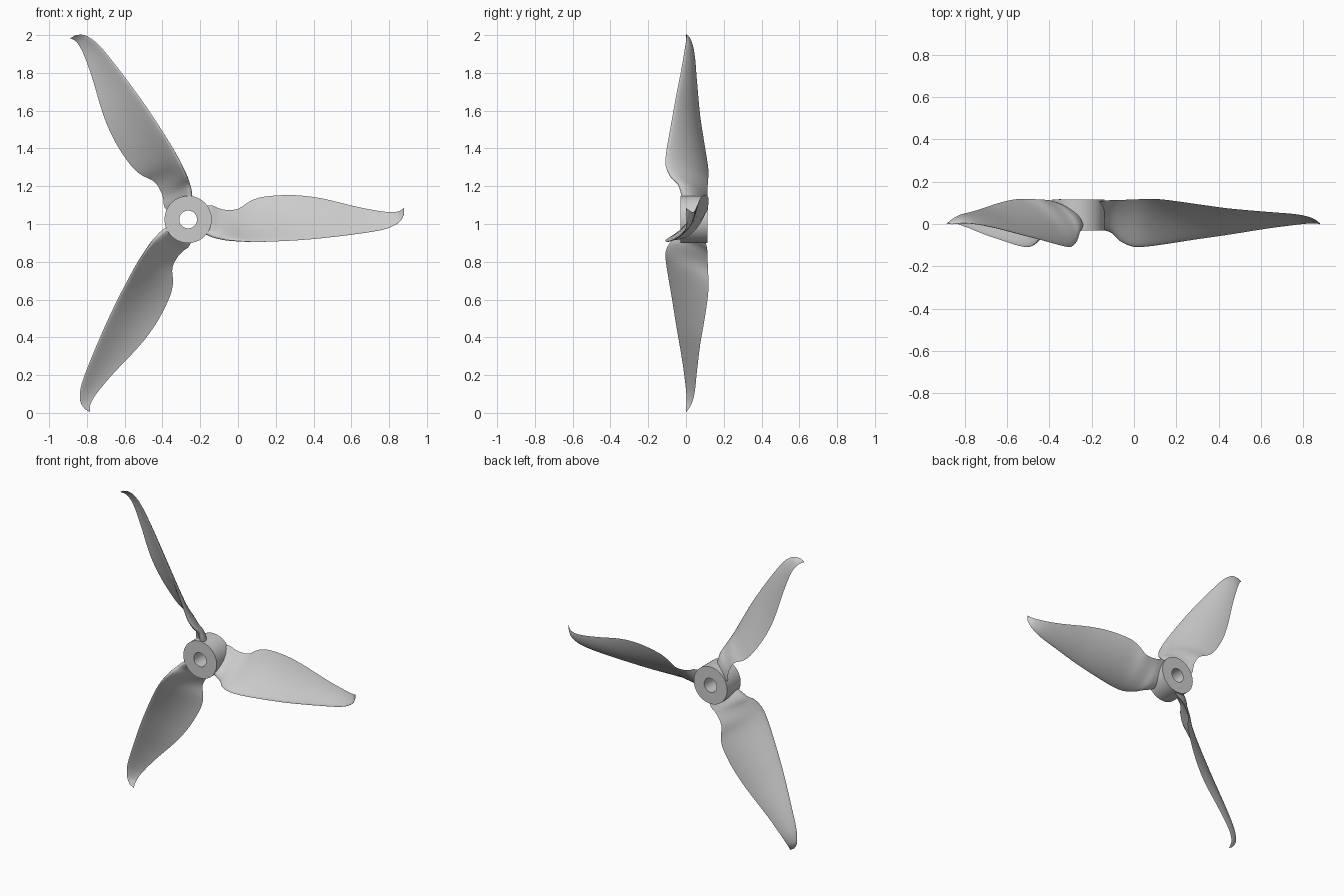
import bpy, bmesh, math
from mathutils import Vector, Matrix

if "Cube" in bpy.data.objects:
    bpy.data.objects.remove(bpy.data.objects["Cube"], do_unlink=True)

CENTRE = Vector((-0.264, 0, 1.024))

grey = bpy.data.materials.new("plain grey")
grey.use_nodes = True
grey.diffuse_color = (0.6, 0.6, 0.6, 1)
grey.node_tree.nodes["Principled BSDF"].inputs["Base Color"].default_value = (0.6, 0.6, 0.6, 1)


def finish(name, bm, angle):
    bmesh.ops.recalc_face_normals(bm, faces=bm.faces)
    mesh = bpy.data.meshes.new(name)
    bm.to_mesh(mesh)
    bm.free()
    mesh.materials.append(grey)
    obj = bpy.data.objects.new(name, mesh)
    bpy.context.collection.objects.link(obj)
    bpy.ops.object.select_all(action='DESELECT')
    obj.select_set(True)
    bpy.context.view_layer.objects.active = obj
    bpy.ops.object.shade_smooth_by_angle(angle=math.radians(angle))
    return obj


# Hub: a thick washer around the y axis
def make_hub(r_in=0.047, r_out=0.125, front=-0.03, back=0.115, n=64):
    bm = bmesh.new()
    profile = [(r_in, front), (r_out, front), (r_out, back), (r_in, back)]
    rings = []
    for i in range(n):
        a = 2 * math.pi * i / n
        rings.append([bm.verts.new((r * math.cos(a), y, r * math.sin(a))) for r, y in profile])
    for i in range(n):
        a, b = rings[i], rings[(i + 1) % n]
        for k in range(4):
            bm.faces.new((a[k], a[(k + 1) % 4], b[(k + 1) % 4], b[k]))
    finish("hub", bm, 30).location = CENTRE


# Blade stations: radius, leading edge y and z, trailing edge y and z, thickness
STATIONS = [
    (0.080, -0.015, -0.070, 0.100, 0.070, 0.050),
    (0.124, -0.027, -0.090, 0.110, 0.075, 0.046),
    (0.160, -0.042, -0.100, 0.113, 0.060, 0.040),
    (0.200, -0.082, -0.108, 0.114, 0.051, 0.034),
    (0.264, -0.108, -0.114, 0.116, 0.056, 0.028),
    (0.330, -0.106, -0.118, 0.119, 0.098, 0.025),
    (0.400, -0.097, -0.118, 0.116, 0.120, 0.024),
    (0.550, -0.074, -0.112, 0.096, 0.129, 0.022),
    (0.700, -0.052, -0.100, 0.075, 0.113, 0.020),
    (0.900, -0.020, -0.076, 0.057, 0.066, 0.016),
    (1.040, -0.002, -0.052, 0.045, 0.041, 0.012),
    (1.105, 0.004, -0.024, 0.029, 0.041, 0.009),
    (1.130, 0.003, 0.000, 0.013, 0.051, 0.006),
    (1.143, -0.001, 0.028, 0.001, 0.061, 0.004),
]


# Smooth interpolation through the stations, with uneven spacing allowed
def refine(rows, steps):
    def slope(i, k):
        a, b = rows[max(i - 1, 0)], rows[min(i + 1, len(rows) - 1)]
        return (b[k] - a[k]) / (b[0] - a[0])
    out = []
    for i in range(len(rows) - 1):
        p, q = rows[i], rows[i + 1]
        h = q[0] - p[0]
        for s in range(steps):
            t = s / steps
            row = [p[0] + t * h]
            for k in range(1, 6):
                row.append((2*t**3 - 3*t**2 + 1) * p[k] + (t**3 - 2*t**2 + t) * h * slope(i, k)
                           + (3*t**2 - 2*t**3) * q[k] + (t**3 - t**2) * h * slope(i + 1, k))
            out.append(row)
    return out + [list(rows[-1])]


# Cambered aerofoil section between the two edges
def section(row, n=14, camber=0.07):
    r, y0, z0, y1, z1, thick = row
    chord = Vector((0, y1 - y0, z1 - z0))
    normal = Vector((0, chord.z, -chord.y)).normalized()
    us = [(1 - math.cos(math.pi * i / n)) / 2 for i in range(n + 1)]
    loop = [(u, 1) for u in us] + [(u, -1) for u in reversed(us[1:-1])]
    pts = []
    for u, side in loop:
        half = 5 * thick * (0.297 * math.sqrt(u) - 0.126 * u - 0.3516 * u**2
                            + 0.2843 * u**3 - 0.1036 * u**4)
        bow = camber * chord.length * 4 * u * (1 - u)
        pts.append(Vector((r, y0, z0)) + chord * u + normal * (bow + side * half))
    return pts


def make_blade(name, turn):
    bm = bmesh.new()
    rings = [[bm.verts.new(p) for p in section(row)] for row in refine(STATIONS, 4)]
    count = len(rings[0])
    for a, b in zip(rings, rings[1:]):
        for k in range(count):
            m = (k + 1) % count
            bm.faces.new((a[k], a[m], b[m], b[k]))
    bm.faces.new(rings[0])
    bm.faces.new(rings[-1])
    bmesh.ops.transform(bm, matrix=Matrix.Rotation(-turn, 4, 'Y'), verts=bm.verts)
    finish(name, bm, 50).location = CENTRE


make_hub()
for i, name in enumerate(("left_blade", "upper_blade", "lower_blade")):
    make_blade(name, i * 2 * math.pi / 3)
